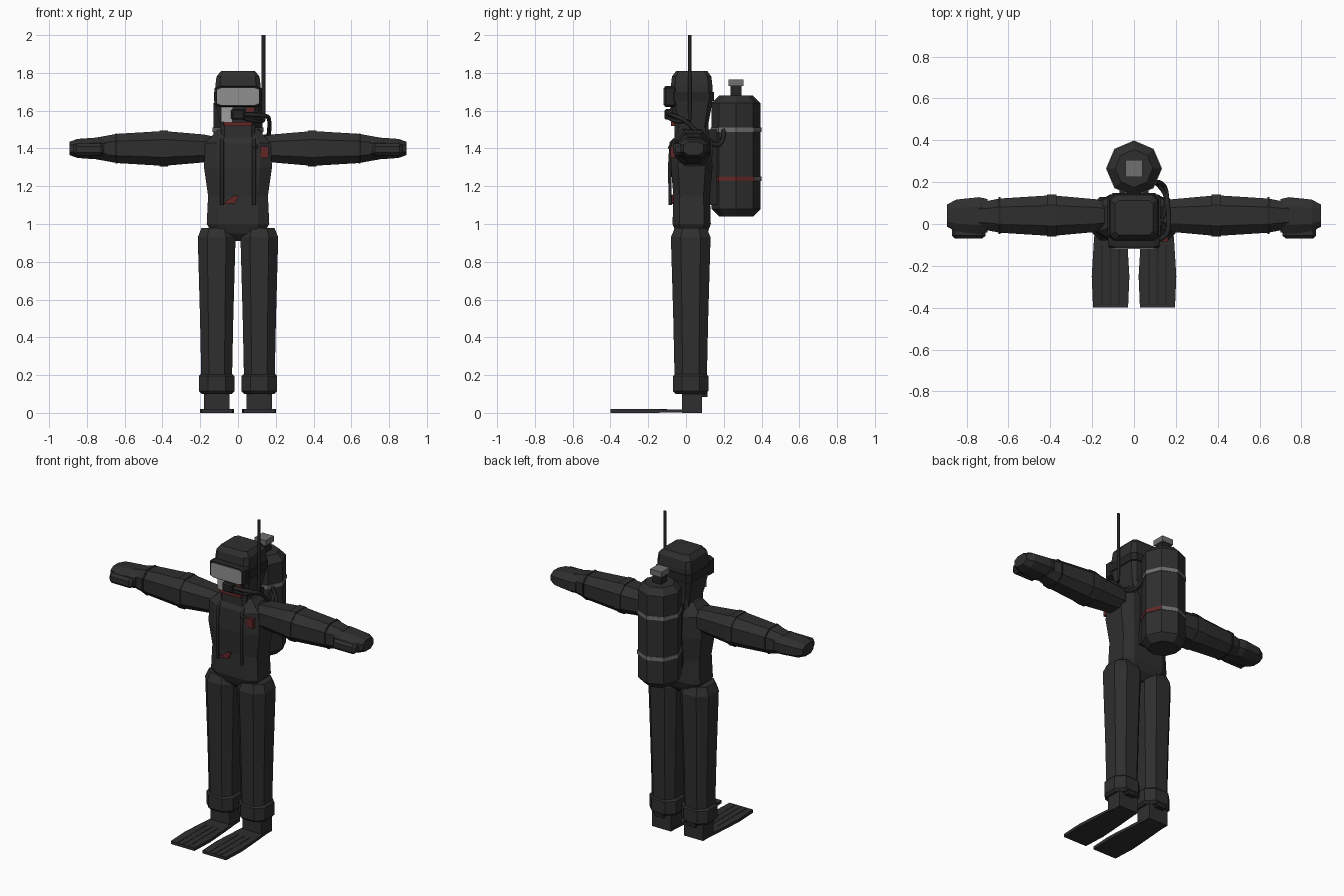
import bpy, bmesh

if "Cube" in bpy.data.objects:
    bpy.data.objects.remove(bpy.data.objects["Cube"], do_unlink=True)


def material(name, red, rest):
    colour = (red, rest, rest, 1)
    mat = bpy.data.materials.new(name)
    mat.use_nodes = True
    mat.diffuse_color = colour
    shader = mat.node_tree.nodes["Principled BSDF"]
    shader.inputs["Base Color"].default_value = colour
    return mat


suit = material("suit black", .028, .028)
trim = material("trim black", .018, .018)
lens_grey = material("lens grey", .28, .28)
band_grey = material("band grey", .16, .16)
face_grey = material("face grey", .35, .35)
dark_red = material("dark red", .12, .02)


def turned(*points):
    """Repeat the points in all four quarters to make a closed section."""
    outline = []
    for quarter in range(4):
        outline.extend(points)
        points = [(-b, a) for a, b in points]
    return outline


square = turned((1, 1))
boxy = turned((1, -.8), (1, .8))
faceted = turned((1, -.5), (1, .5))
round_section = turned((1, 0), (.7, .7))


def place(axis, along, a, b, side):
    x, y, z = {"x": (along, a, b), "y": (a, along, b), "z": (a, b, along)}[axis]
    return side * x, y, z


def solid(name, mat, axis, centre, half, profile, section=faceted, side=1):
    """Sweep a section along an axis; the profile pairs position with scale."""
    bm = bmesh.new()
    rings = []
    for along, scale in profile:
        rings.append([bm.verts.new(place(axis, along,
                                         centre[0] + u * half[0] * scale,
                                         centre[1] + v * half[1] * scale, side))
                      for u, v in section])
    for low, high in zip(rings, rings[1:]):
        for i in range(len(section)):
            bm.faces.new((low[i - 1], low[i], high[i], high[i - 1]))
    bm.faces.new(rings[0])
    bm.faces.new(rings[-1])
    bmesh.ops.recalc_face_normals(bm, faces=bm.faces)
    mesh = bpy.data.meshes.new(name)
    bm.to_mesh(mesh)
    bm.free()
    mesh.materials.append(mat)
    part = bpy.data.objects.new(name, mesh)
    bpy.context.collection.objects.link(part)
    return part


def block(name, mat, axis, centre, half, start, end, section=square, chamfer=0, side=1):
    """Straight prism, with both ends chamfered when asked."""
    profile = [(start, 1), (end, 1)]
    if chamfer:
        tip = 1 - chamfer / max(half)
        profile = [(start, tip), (start + chamfer, 1), (end - chamfer, 1), (end, tip)]
    return solid(name, mat, axis, centre, half, profile, section, side)


def tube(name, points, radius=.01, kind='NURBS'):
    curve = bpy.data.curves.new(name, 'CURVE')
    curve.dimensions = '3D'
    curve.bevel_depth, curve.bevel_resolution = radius, 1
    curve.resolution_u, curve.use_fill_caps = 4, True
    spline = curve.splines.new(kind)
    spline.points.add(len(points) - 1)
    for point, position in zip(spline.points, points):
        point.co = (*position, 1)
    spline.use_endpoint_u, spline.order_u = True, 3
    curve.materials.append(trim)
    part = bpy.data.objects.new(name, curve)
    bpy.context.collection.objects.link(part)


# Torso, neck and hood
middle = (0, .03)
solid("torso", suit, "z", middle, (.18, .11),
      [(.91, .4), (.95, .75), (1, .92), (1.15, .88), (1.3, 1), (1.43, .96), (1.5, .6)],
      turned((1, -.65), (1, .65)))
block("neck", suit, "z", middle, (.09, .09), 1.4, 1.6, boxy)
hood_size = (.12, .11)
solid("hood", suit, "z", middle, hood_size,
      [(1.5, .75), (1.6, .92), (1.65, 1), (1.73, 1), (1.78, .95), (1.81, .75)], boxy)

# Diving mask with lens and strap
mask_centre = (0, 1.675)
block("mask_frame", trim, "y", mask_centre, (.125, .056), -.115, -.05, boxy, .01)
block("mask_lens", lens_grey, "y", mask_centre, (.11, .045), -.12, -.112, boxy)
block("mask_strap", trim, "z", middle, [size + .007 for size in hood_size], 1.65, 1.7, boxy)

# Face, mouthpiece and collar
block("face_plate", face_grey, "y", (-.06, 1.58), (.03, .04), -.08, -.07)
block("face_side", trim, "y", (.06, 1.59), (.03, .03), -.08, -.07)
block("cheek_tab", dark_red, "y", (.065, 1.605), (.02, .012), -.085, -.08)
block("mouthpiece", trim, "y", (0, 1.58), (.036, .028), -.115, -.05, boxy, .01)
block("collar_stripe", dark_red, "y", (0, 1.53), (.075, .01), -.08, -.05)

# Snorkel and breathing hoses
foot_of_snorkel = (.135, .02, 1.55)
tube("snorkel", [foot_of_snorkel, (.135, .02, 2)], kind='POLY')
tube("snorkel_bend", [foot_of_snorkel, (.12, -.04, 1.53), (.03, -.09, 1.56)])
tube("regulator_hose", [(.03, -.09, 1.58), (.15, -.08, 1.58), (.17, 0, 1.55),
                        (.16, .1, 1.44), (.15, .2, 1.4), (.1, .2, 1.5)], .012)
tube("vest_hose", [(.1, .2, 1.46), (.16, .15, 1.4), (.15, .05, 1.5), (.09, -.09, 1.4)])

# Badges and back plate
block("chest_badge", dark_red, "y", (.14, 1.38), (.022, .03), -.083, -.06)
block("belly_badge", dark_red, "y", (-.04, 1.13), (.045, .025), -.08, -.06,
      [(-1, -1), (.6, -.8), (1, 1), (.3, .7)])
block("back_plate", trim, "z", (0, .13), (.07, .04), 1.1, 1.5)

# Air tank with bands and valve
tank_centre, tank_radius = (0, .265), .13
tank_size = (tank_radius, tank_radius)
band_size = (tank_radius + .004, tank_radius + .004)
block("air_tank", suit, "z", tank_centre, tank_size, 1.04, 1.68, round_section, .04)
for level, height in (("upper", 1.5), ("lower", 1.24)):
    band = block(level + "_tank_band", band_grey, "z", tank_centre, band_size,
                 height - .012, height + .012, round_section)
# The lower band is red on its left front faces
band.data.materials.append(dark_red)
for face in band.data.polygons:
    if face.center.x > .01 and face.center.y < .34:
        face.material_index = 1
block("tank_neck", trim, "z", tank_centre, (.03, .03), 1.65, 1.74)
block("tank_valve", band_grey, "z", tank_centre, (.04, .04), 1.73, 1.765)

for label, side in (("left_", 1), ("right_", -1)):
    # Chest strap
    strap_x = side * .085
    tube(label + "chest_strap", [(strap_x, 0, 1.5), (strap_x, -.08, 1.43),
                                 (strap_x, -.087, 1.3), (strap_x, -.083, 1.1)], kind='POLY')

    # Arm and hand
    arm_centre = (.04, 1.4)
    solid(label + "arm", suit, "x", arm_centre, (.095, .09),
          [(.13, .7), (.18, .82), (.37, 1), (.43, 1), (.64, .86), (.74, .66)], side=side)
    block(label + "elbow_band", suit, "x", arm_centre, (.1, .095), .37, .415,
          faceted, side=side)
    block(label + "glove_cuff", trim, "x", arm_centre, (.088, .08), .638, .648,
          faceted, side=side)
    solid(label + "hand", suit, "x", arm_centre, (.088, .058),
          [(.7, .9), (.74, 1), (.85, .87), (.893, .6)], side=side)
    block(label + "thumb", suit, "x", (-.04, 1.395), (.03, .032), .71, .87,
          faceted, .015, side)

    # Leg, cuff and foot
    leg_centre = (.113, .025)
    solid(label + "leg", suit, "z", leg_centre, (.1, .105),
          [(.12, .8), (.5, .88), (.93, 1), (.98, .8)], side=side)
    block(label + "boot_cuff", suit, "z", leg_centre, (.094, .093), .1, .21,
          faceted, .015, side)
    block(label + "foot", suit, "z", (.113, .033), (.068, .053), 0, .11, side=side)
    block(label + "heel_strap", trim, "z", (.113, .1), (.03, .015), .085, .13, side=side)

    # Swim fin with ribs
    solid(label + "fin", suit, "y", (.112, .01), (.09, .01),
          [(.08, .75), (-.1, .9), (-.25, 1), (-.4, .93)], square, side)
    for number, shift in enumerate((-.04, 0, .04)):
        block(f"{label}fin_rib_{number}", trim, "y", (.112 + shift, .015),
              (.005, .006), -.39, -.1, side=side)
